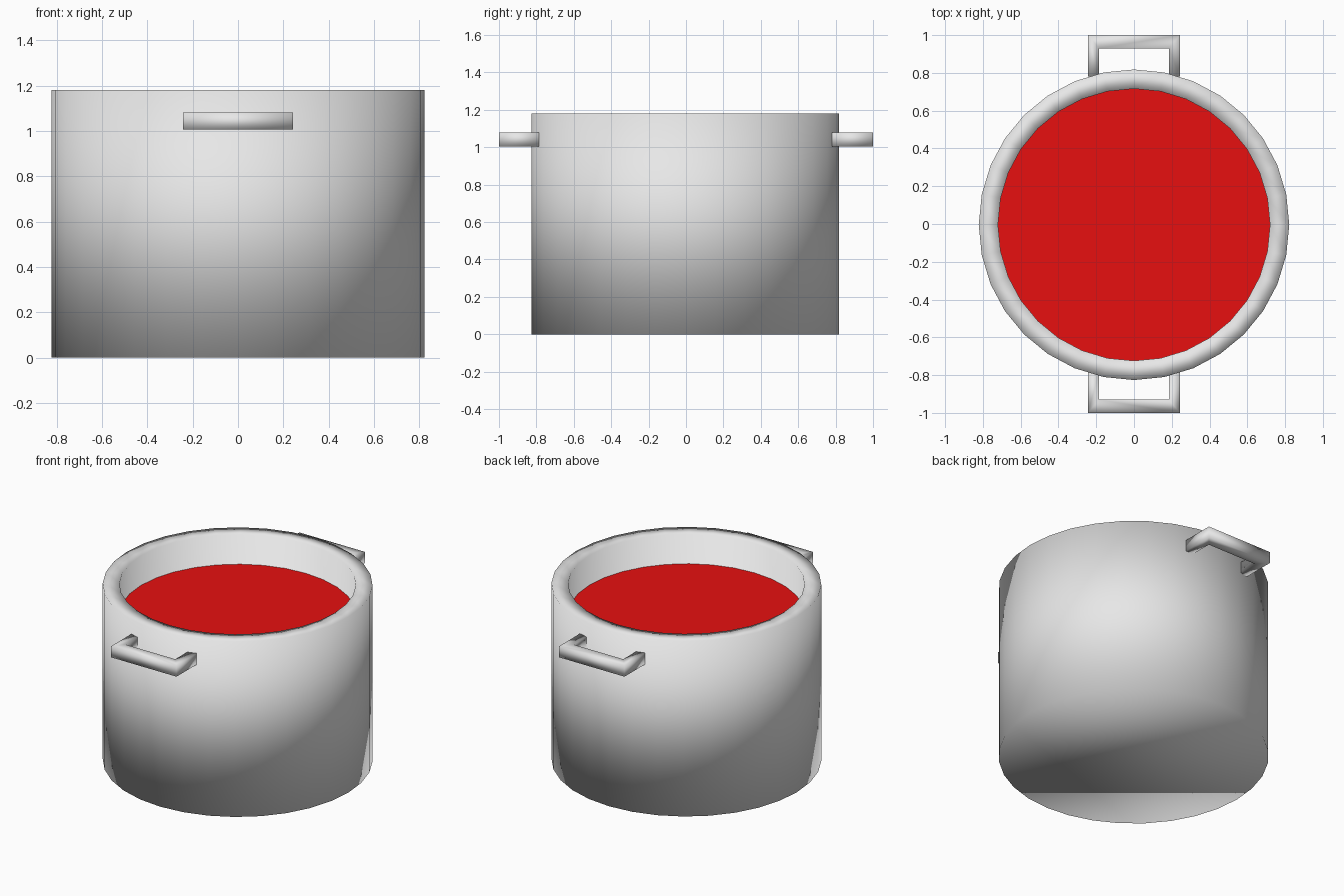
import bpy, bmesh
from math import cos, sin, tau

cube = bpy.data.objects.get("Cube")
if cube:
    bpy.data.objects.remove(cube, do_unlink=True)

SIDES = 32
CENTER_Y = -0.004


def material(name, color):
    mat = bpy.data.materials.new(name)
    mat.use_nodes = True
    mat.diffuse_color = (*color, 1)
    mat.node_tree.nodes["Principled BSDF"].inputs["Base Color"].default_value = (*color, 1)
    return mat


def finish(bm, name, mat):
    mesh = bpy.data.meshes.new(name)
    bmesh.ops.recalc_face_normals(bm, faces=bm.faces[:])
    for face in bm.faces:
        face.smooth = True
    bm.to_mesh(mesh)
    bm.free()
    mesh.materials.append(mat)
    obj = bpy.data.objects.new(name, mesh)
    bpy.context.collection.objects.link(obj)
    return obj


def ring(bm, radius, z):
    return [bm.verts.new((radius * cos(tau * i / SIDES),
                          radius * sin(tau * i / SIDES) + CENTER_Y, z))
            for i in range(SIDES)]


steel = material("Light grey metal", (0.8, 0.8, 0.8))
red = material("Red soup", (0.8, 0.005, 0.005))

# Pot: outer wall, flat rim, inner wall and both floors
bm = bmesh.new()
rings = [ring(bm, r, z) for r, z in [(0.822, 0), (0.822, 1.18), (0.72, 1.18), (0.72, 0.1)]]
for low, high in zip(rings, rings[1:]):
    for i in range(SIDES):
        j = (i + 1) % SIDES
        bm.faces.new((low[i], low[j], high[j], high[i]))
bm.faces.new(rings[0])
bm.faces.new(rings[-1])
finish(bm, "pot", steel)

# Soup surface
bm = bmesh.new()
soup = bm.faces.new(ring(bm, 0.72, 0.98))
finish(bm, "soup", red)

# Square U-shaped handles, front and back
outer = [(-0.243, 0.78), (-0.243, 1), (0.243, 1), (0.243, 0.78)]
inner = [(-0.185, 0.78), (-0.185, 0.93), (0.185, 0.93), (0.185, 0.78)]
for name, side in (("front_handle", -1), ("back_handle", 1)):
    bm = bmesh.new()
    loops = [[bm.verts.new((x, y * side, z)) for x, y in path]
             for path, z in ((outer, 1.005), (inner, 1.005), (inner, 1.08), (outer, 1.08))]
    for k in range(4):
        a, b = loops[k], loops[(k + 1) % 4]
        for i in range(3):
            bm.faces.new((a[i], a[i + 1], b[i + 1], b[i]))
    for end in (0, 3):
        bm.faces.new([loop[end] for loop in loops])
    finish(bm, name, steel)
